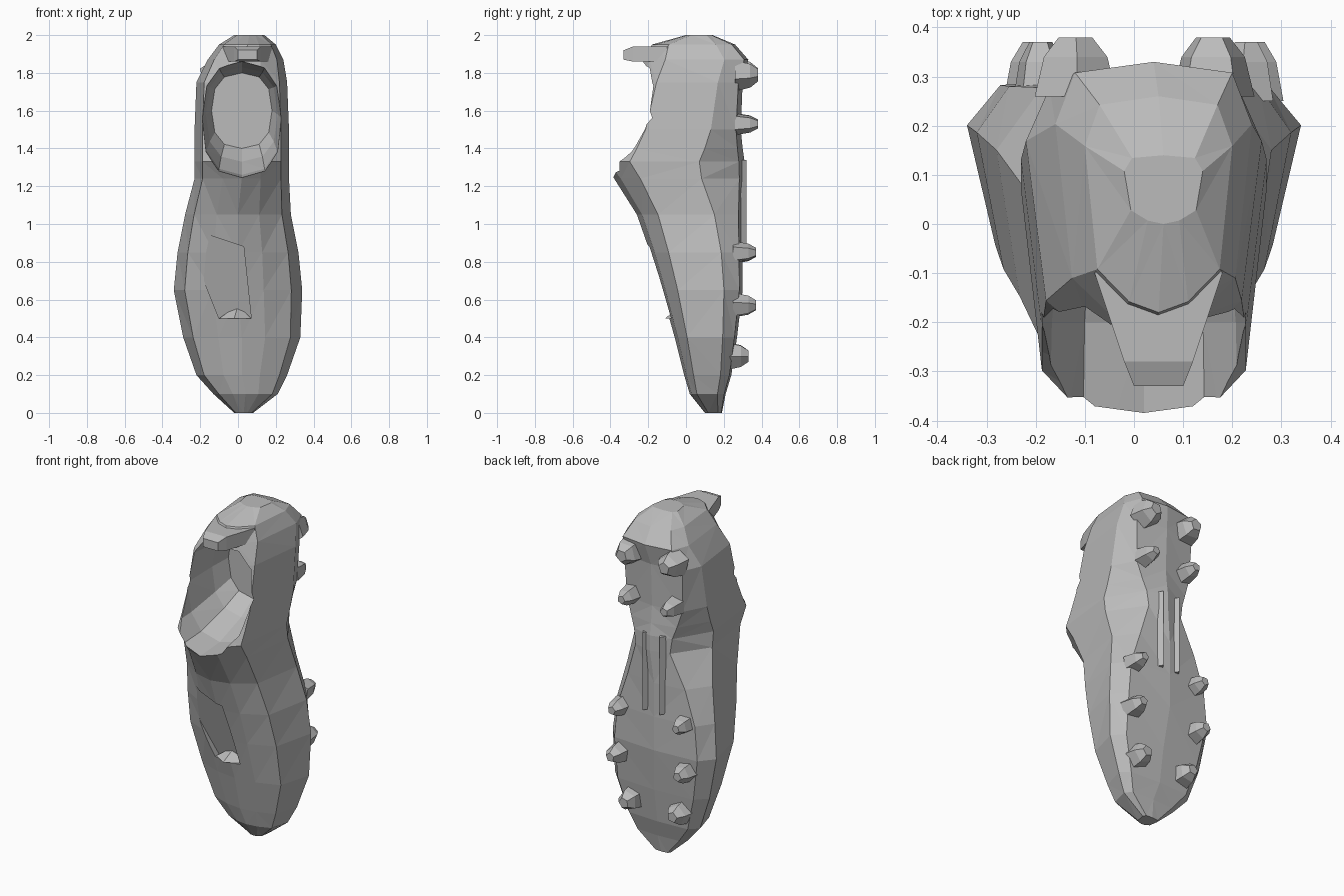
import bpy, bmesh, math

cube = bpy.data.objects.get("Cube")
if cube:
    bpy.data.objects.remove(cube)

COLOUR = (0.5, 0.5, 0.5, 1)
grey = bpy.data.materials.new("clay grey")
grey.use_nodes = True
grey.diffuse_color = COLOUR
grey.node_tree.nodes["Principled BSDF"].inputs["Base Color"].default_value = COLOUR


def finish(name, bm):
    bmesh.ops.recalc_face_normals(bm, faces=bm.faces)
    mesh = bpy.data.meshes.new(name)
    bm.to_mesh(mesh)
    bm.free()
    mesh.materials.append(grey)
    obj = bpy.data.objects.new(name, mesh)
    bpy.context.scene.collection.objects.link(obj)
    return obj


def loft(name, rings):
    """Skin a list of equal-length rings and cap both ends."""
    bm = bmesh.new()
    rows = [[bm.verts.new(point) for point in ring] for ring in rings]
    count = len(rows[0])
    for lower, upper in zip(rows, rows[1:]):
        for i in range(count):
            j = (i + 1) % count
            bm.faces.new((lower[i], lower[j], upper[j], upper[i]))
    bm.faces.new(rows[0])
    bm.faces.new(rows[-1])
    bmesh.ops.triangulate(bm, faces=bm.faces)
    return finish(name, bm)


def hull(name, points):
    bm = bmesh.new()
    for point in points:
        bm.verts.new(point)
    bmesh.ops.convex_hull(bm, input=bm.verts)
    return finish(name, bm)


def cut(target, cutter):
    modifier = target.modifiers.new(cutter.name, "BOOLEAN")
    modifier.operation = "DIFFERENCE"
    modifier.solver = "EXACT"
    modifier.object = cutter
    cutter.hide_render = True
    cutter.hide_viewport = True
    cutter.display_type = "WIRE"


# Shoe body: height, centre, half width, front, back
SECTIONS = [
    (0, 0.03, 0.05, 0.1, 0.19),
    (0.1, 0.04, 0.17, 0.02, 0.21),
    (0.2, 0.02, 0.24, -0.01, 0.24),
    (0.4, 0.02, 0.31, -0.06, 0.27),
    (0.65, 0, 0.34, -0.13, 0.3),
    (0.85, 0, 0.32, -0.19, 0.3),
    (1.05, 0, 0.28, -0.26, 0.3),
    (1.24, 0.02, 0.25, -0.38, 0.31),
    (1.33, 0.02, 0.25, -0.45, 0.31),
    (1.4, 0.02, 0.25, -0.4, 0.3),
    (1.5, 0.02, 0.25, -0.34, 0.29),
    (1.75, 0.02, 0.24, -0.27, 0.3),
    (1.87, 0.04, 0.2, -0.22, 0.33),
    (1.95, 0.05, 0.15, -0.18, 0.26),
    (2, 0.06, 0.08, 0, 0.14),
]


def section(z, centre, width, front, back):
    # The sole narrows to a waist under the arch
    waist = math.exp(-((z - 1.25) / 0.2) ** 2)
    half = [(0.4, 0.05), (0.83, 0.2), (1, 0.77 - 0.1 * waist), (0.8 - 0.35 * waist, 0.96)]
    mirrored = [(-across, deep) for across, deep in reversed(half)]
    outline = [(0, 0)] + half + [(0, 1)] + mirrored
    return [(centre + across * width, front + deep * (back - front), z) for across, deep in outline]


body = loft("shoe_body", [section(*values) for values in SECTIONS])


# Foot opening: a rounded oval tapering upward to the insole
def oval(y, centre_z, half_width, half_height, sides=12):
    ring = []
    for i in range(sides):
        angle = math.tau * i / sides
        c, s = math.cos(angle), math.sin(angle)
        ring.append((0.02 + half_width * math.copysign(abs(c) ** 0.8, c), y,
                     centre_z + half_height * math.copysign(abs(s) ** 0.8, s)))
    return ring


cut(body, loft("opening_cutter", [oval(-0.6, 1.55, 0.22, 0.32), oval(-0.2, 1.56, 0.21, 0.3),
                                  oval(0, 1.58, 0.19, 0.25), oval(0.11, 1.6, 0.16, 0.2)]))

# Shallow lacing recess on the instep
PANEL = [(-0.18, 0.95), (0.03, 0.88), (0.07, 0.5), (-0.1, 0.5), (-0.18, 0.7)]


def panel_ring(offset):
    return [(x, offset - 0.31 * z, z) for x, z in PANEL]


cut(body, loft("lacing_cutter", [panel_ring(-0.2), panel_ring(0.12)]))

# Small ledge under the lacing
hull("lace_ledge", [(-0.1, -0.06, 0.5), (0.07, -0.06, 0.5), (-0.02, -0.11, 0.5), (0, -0.03, 0.57)])


# Pull tab on the heel collar, widening towards the crown
def tab_ring(y, width, low, high):
    return [(0.05 - width, y, low), (0.05 + width, y, low),
            (0.05 + width, y, high), (0.05 - width, y, high)]


loft("heel_tab", [tab_ring(-0.33, 0.05, 1.87, 1.92), tab_ring(-0.28, 0.07, 1.86, 1.94),
                  tab_ring(-0.1, 0.13, 1.86, 1.94), tab_ring(0.05, 0.06, 1.9, 1.99)])

# Sole studs in mirrored pairs: height, distance from centre, radius, tip
STUDS = [(1.79, 0.14, 0.08, 0.38), (1.53, 0.14, 0.055, 0.38), (0.85, 0.21, 0.055, 0.37),
         (0.57, 0.22, 0.06, 0.37), (0.3, 0.16, 0.07, 0.33)]


def stud_ring(x, y, z, radius, turn, sides=5):
    angles = [math.tau * i / sides + turn for i in range(sides)]
    return [(x + radius * math.cos(a), y, z + radius * math.sin(a)) for a in angles]


for row, (z, spread, radius, tip) in enumerate(STUDS):
    for side, sign in (("left", 1), ("right", -1)):
        x = 0.02 + sign * spread
        loft(f"stud_{side}_{row}", [stud_ring(x, tip - back, z, radius * scale, row + sign)
                                    for back, scale in ((0.12, 1.1), (0.04, 0.85), (0, 0.45))])

# Twin ribs along the arch
for side, x in (("left", 0.06), ("right", -0.05)):
    hull("arch_rib_" + side, [(x + offset, y, z) for z in (0.88, 1.34)
                              for offset, y in ((-0.03, 0.27), (0.03, 0.27), (0, 0.32))])
